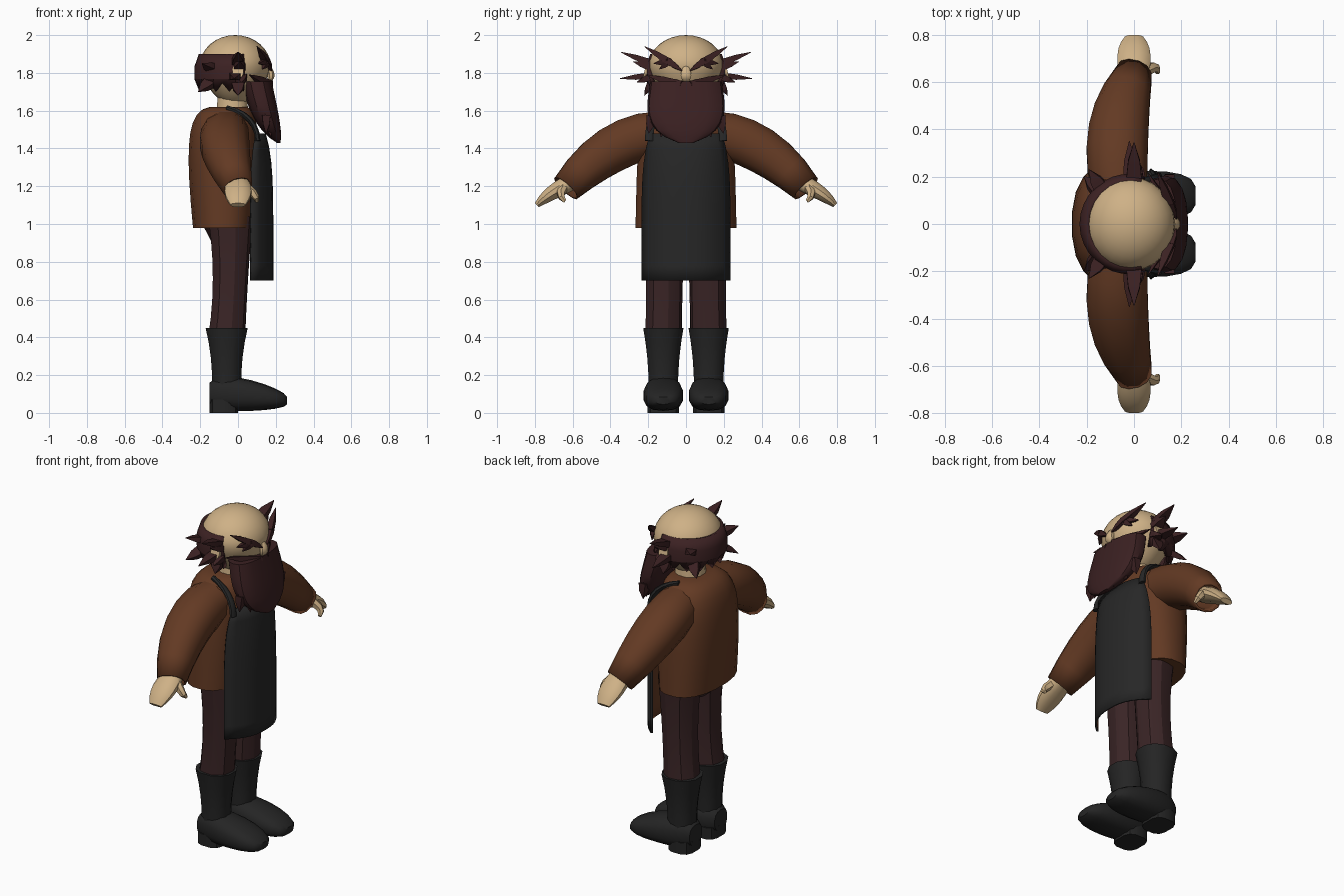
import bpy, bmesh, math
from mathutils import Vector

cube = bpy.data.objects.get("Cube")
if cube:
    bpy.data.objects.remove(cube, do_unlink=True)


def material(name, *colour):
    mat = bpy.data.materials.new(name)
    mat.use_nodes = True
    mat.diffuse_color = (*colour, 1)
    for node in mat.node_tree.nodes:
        if node.type == 'BSDF_PRINCIPLED':
            node.inputs["Base Color"].default_value = (*colour, 1)
            node.inputs["Roughness"].default_value = .9
    return mat


skin = material("skin", .62, .44, .24)
brown = material("brown jacket cloth", .125, .042, .017)
hair = material("dark hair", .044, .015, .016)
trouser_cloth = material("dark trouser cloth", .042, .018, .019)
charcoal = material("charcoal apron cloth", .02, .02, .02)
leather = material("black boot leather", .018, .018, .018)


def bezier(controls, t):
    while len(controls) > 1:
        controls = [a + (b - a) * t for a, b in zip(controls, controls[1:])]
    return controls[0]


def superellipse(angle, power):
    return [math.copysign(abs(value) ** (2 / power), value)
            for value in (math.cos(angle), math.sin(angle))]


def loft(bm, path, wide, deep, steps=6, sides=12, axis=(1, 0, 0), power=2.2,
         level=False, flute=0, open_end=False):
    """Sweep a rounded section along a curve; wide is the radius along axis."""
    path = [Vector(point) for point in path]
    loops = []
    for step in range(steps + 1):
        t = step / steps
        centre = bezier(path, t)
        ahead = bezier(path, min(t + .05, 1)) - bezier(path, max(t - .05, 0))
        if level:
            chord = path[-1] - path[0]
            biggest = max(chord, key=abs)
            ahead = Vector([c if c == biggest else 0 for c in chord])
        ahead.normalize()
        across = Vector(axis)
        across = (across - ahead * across.dot(ahead)).normalized()
        other = ahead.cross(across)
        loop = []
        for side in range(sides):
            u, v = superellipse(math.tau * (side + .5) / sides, power)
            groove = 1 - flute * (side % 2)
            offset = across * u * bezier(wide, t) + other * v * bezier(deep, t)
            loop.append(bm.verts.new(centre + offset * groove))
        loops.append(loop)
    for low, high in zip(loops, loops[1:]):
        for side in range(sides):
            after = (side + 1) % sides
            bm.faces.new((low[side], low[after], high[after], high[side]))
    bm.faces.new(loops[0][::-1])
    if not open_end:
        bm.faces.new(loops[-1])


def spike(bm, base, tip, depth, height):
    loft(bm, (base, tip), (depth, depth, .002), (height, height, .002), steps=2, sides=4)


def sheet(bm, rows):
    grid = [[bm.verts.new(point) for point in row] for row in rows]
    for low, high in zip(grid, grid[1:]):
        for k in range(len(low) - 1):
            bm.faces.new((low[k], low[k + 1], high[k + 1], high[k]))


def finish(bm, name, *materials, mirror=False, angle=35, thickness=0):
    mesh = bpy.data.meshes.new(name)
    bm.to_mesh(mesh)
    bm.free()
    part = bpy.data.objects.new(name, mesh)
    bpy.context.collection.objects.link(part)
    for mat in materials:
        mesh.materials.append(mat)
    for other in bpy.context.selected_objects:
        other.select_set(False)
    part.select_set(True)
    bpy.context.view_layer.objects.active = part
    bpy.ops.object.shade_smooth_by_angle(angle=math.radians(angle))
    if thickness:
        shell = part.modifiers.new("Thickness", 'SOLIDIFY')
        shell.thickness = thickness
        shell.material_offset = len(materials) - 1
    if mirror:
        part.modifiers.new("Mirror", 'MIRROR').use_axis = (False, True, False)


def solid(name, mat, path, wide, deep, mirror=False, angle=35, thickness=0, **options):
    bm = bmesh.new()
    loft(bm, path, wide, deep, **options)
    finish(bm, name, mat, mirror=mirror, angle=angle, thickness=thickness)


# Head: round skull narrowing to the jaw, with neck, nose and ears
bm = bmesh.new()
bmesh.ops.create_uvsphere(bm, u_segments=24, v_segments=16, radius=1)
for vert in bm.verts:
    x, y, z = vert.co
    taper = 1 + .22 * min(z, 0)
    vert.co = (x * .188 * taper - .015, y * .2 * taper, 1.835 + z * (.21 if z < 0 else .165))
finish(bm, "head", skin)
solid("neck", skin, [(-.03, 0, 1.56), (-.03, 0, 1.67)], [.09, .08], [.09, .08], steps=1)
solid("nose", skin, [(.16, 0, 1.84), (.19, 0, 1.78), (.16, 0, 1.75)],
      [.01, .03, .01], [.01, .05, .01], sides=8, level=True)
solid("ears", skin, [(0, .18, 1.8), (0, .22, 1.81)], [.03], [.04], steps=1, mirror=True)

# Hair band round the back, jagged along the lower edge
bm = bmesh.new()
rows = []
for level in range(4):
    radius = .19 + .026 * math.sin(math.pi * level / 3)
    row = []
    for k in range(19):
        turn = math.radians(75 + k * 210 / 18)
        jag = .045 * (k % 2) if level == 0 else 0
        row.append((radius * math.cos(turn) - .018, radius * math.sin(turn), 1.7 + level / 15 + jag))
    rows.append(row)
sheet(bm, rows)
finish(bm, "hair_band", hair, angle=25, thickness=.03)

# Side tufts fanning out from the band
bm = bmesh.new()
for x, y, z in [(0, .345, 1.91), (.01, .28, 1.86), (-.02, .35, 1.77), (.02, .26, 1.75),
                (0, .22, 1.68), (-.19, .23, 1.85), (-.21, .2, 1.7)]:
    spike(bm, (x * .7, .19 + x / 4, (z + 1.8) / 2), (x, y, z), .045, .025)
finish(bm, "side_tufts", hair, mirror=True, angle=20)

# Bushy brows
bm = bmesh.new()
for tip in [(.18, .02, 1.81), (.12, .17, 1.9), (.1, .22, 1.94), (.11, .17, 1.85), (.13, .14, 1.82)]:
    spike(bm, (.15, .09, 1.86), tip, .026, .024)
finish(bm, "brows", hair, mirror=True, angle=20)

# Beard, then moustache and loose strands
solid("beard", hair, [(.1, 0, 1.755), (.12, 0, 1.65), (.16, 0, 1.5), (.215, 0, 1.43)],
      [.08, .08, .08, .01], [.19, .2, .26, .04], steps=8, sides=18, power=2.5, level=True)
bm = bmesh.new()
spike(bm, (.165, .02, 1.735), (.06, .215, 1.79), .03, .03)
for y in (.06, .12, .18):
    spike(bm, (.15, y, 1.57), (.23 - .45 * y, y * 1.1, 1.42 + y / 3), .03, .04)
finish(bm, "moustache_and_strands", hair, mirror=True, angle=20)

# Jacket body and sleeves with open cuffs
solid("jacket", brown, [(-.08, 0, .98), (-.08, 0, 1.4), (-.08, 0, 1.6), (-.05, 0, 1.62)],
      [.16, .2, .2, .1], [.27, .26, .27, .12], steps=9, sides=20, power=2.4, level=True, angle=50)
solid("sleeves", brown, [(-.06, .14, 1.48), (-.1, .4, 1.45), (0, .635, 1.19)],
      [.12, .16, .08], [.12, .15, .083], open_end=True, mirror=True, angle=40, thickness=.012)

# Hands and thumbs
bm = bmesh.new()
loft(bm, [(0, .59, 1.23), (0, .72, 1.17), (0, .79, 1.1)], [.05, .1, .04], [.045, .05, .015])
loft(bm, [(.05, .65, 1.19), (.1, .68, 1.15), (.1, .64, 1.12)], [.025, .025, .01],
     [.025, .025, .01], steps=3, sides=6, axis=(0, 1, 0))
finish(bm, "hands", skin, mirror=True)

# Trousers with shallow pleats
solid("trouser_legs", trouser_cloth, [(-.04, .115, 1.04), (-.03, .11, .7), (-.06, .12, .4)],
      [.12, .08, .1], [.115, .09, .1], sides=16, level=True, flute=.035, mirror=True, angle=15)
solid("trouser_seat", trouser_cloth, [(-.06, 0, 1.05), (-.06, 0, .9)], [.16, .08], [.24, .1], steps=2)

# Boots: shaft, foot and heel
solid("boot_shafts", leather, [(-.06, .12, .13), (-.06, .12, .45)],
      [.08, .075, .115], [.08, .08, .11], steps=4, mirror=True)
bm = bmesh.new()
loft(bm, [(-.15, .12, .1), (-.1, .12, .12), (.25, .12, .07), (.26, .12, .065)],
     [.06, .11, .14, .04], [.06, .13, .06, .02], steps=8, sides=14, axis=(0, 1, 0), power=2.6, level=True)
loft(bm, [(-.075, .12, 0), (-.075, .12, .07)], [.077], [.086], steps=1, power=3)
finish(bm, "boot_feet", leather, mirror=True)

# Apron: curved panel narrowing at the chest, brown on the inside
bm = bmesh.new()
rows = []
for level in range(11):
    height = level / 10
    narrowing = height ** 6
    front, edge = .187 - .04 * narrowing, .072 + .03 * narrowing
    row = []
    for k in range(-6, 7):
        bulge = 1 - abs(k / 6) ** 2.6
        row.append((edge + (front - edge) * bulge, (.236 - .045 * narrowing) * k / 6, .7 + .78 * height))
    rows.append(row)
sheet(bm, rows)
finish(bm, "apron", charcoal, brown, angle=40, thickness=.012)
solid("apron_straps", charcoal, [(.105, .195, 1.44), (.1, .19, 1.58), (-.06, .15, 1.61)],
      [.015], [.025, .02], sides=8, mirror=True)
